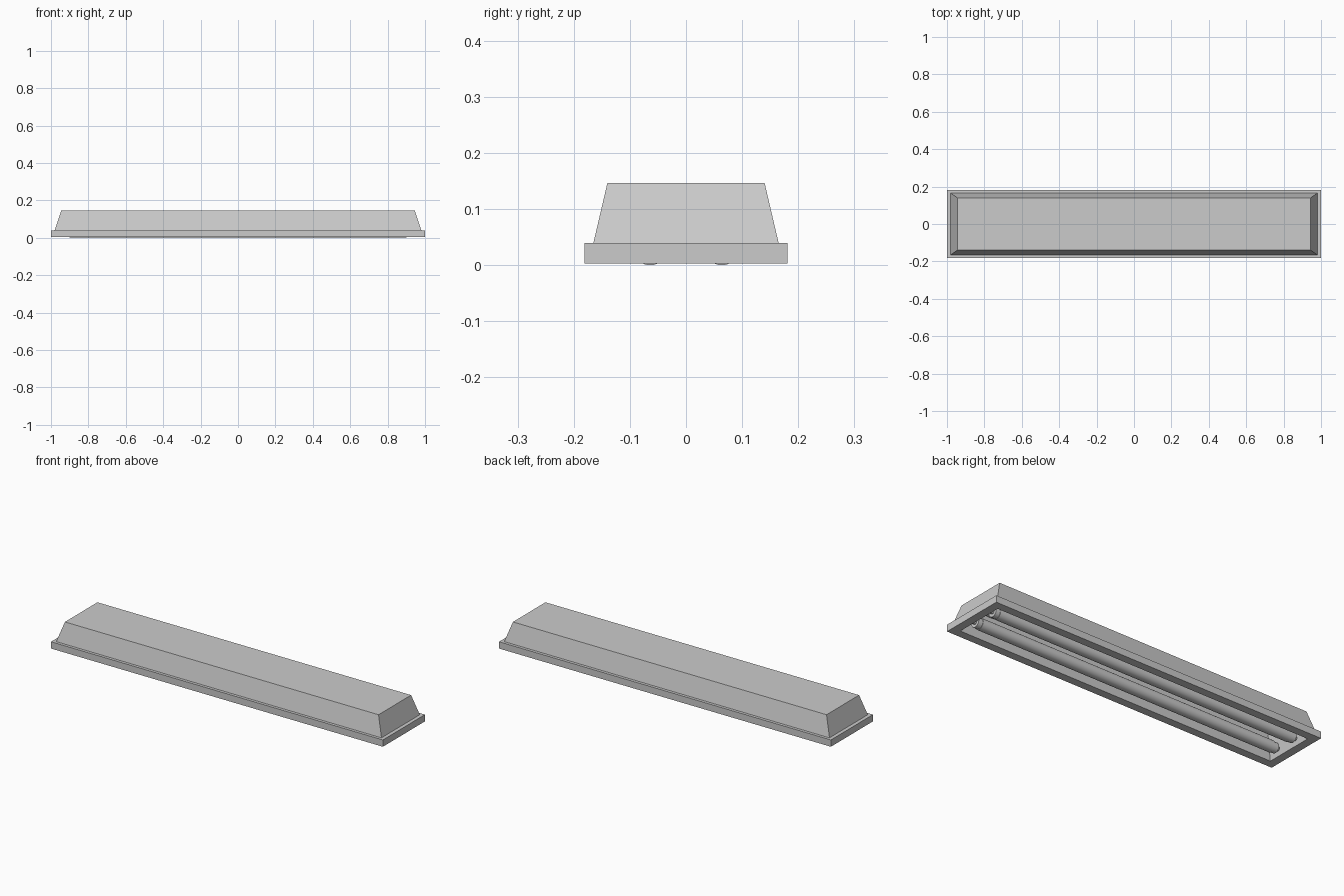
import bpy, bmesh, math

old = bpy.data.objects.get("Cube")
if old:
    bpy.data.objects.remove(old)

grey = bpy.data.materials.new("light_grey")
grey.use_nodes = True
colour = (0.6, 0.6, 0.6, 1)
grey.diffuse_color = colour
grey.node_tree.nodes["Principled BSDF"].inputs["Base Color"].default_value = colour


def finish(name, bm):
    bmesh.ops.recalc_face_normals(bm, faces=bm.faces)
    mesh = bpy.data.meshes.new(name)
    bm.to_mesh(mesh)
    bm.free()
    mesh.materials.append(grey)
    obj = bpy.data.objects.new(name, mesh)
    bpy.context.collection.objects.link(obj)
    return obj


def loft(name, rings):
    """Join rectangles given as (half x, half y, z); the last one is capped."""
    bm = bmesh.new()
    loops = [[bm.verts.new((sx * x, sy * y, z))
              for sx, sy in ((-1, -1), (1, -1), (1, 1), (-1, 1))] for x, y, z in rings]
    for a, b in zip(loops, loops[1:]):
        for i in range(4):
            j = (i + 1) % 4
            bm.faces.new((a[i], a[j], b[j], b[i]))
    bm.faces.new(loops[-1])
    bm.faces.new(loops[0][::-1])
    return finish(name, bm)


def lathe(name, profile, y, z, sides=32):
    """Spin (x, radius) points about a lengthwise axis."""
    bm = bmesh.new()
    loops = []
    for x, r in profile:
        loops.append([bm.verts.new((x, y + r * math.cos(k * math.tau / sides),
                                    z + r * math.sin(k * math.tau / sides)))
                      for k in range(sides)])
    for a, b in zip(loops, loops[1:]):
        for i in range(sides):
            j = (i + 1) % sides
            bm.faces.new((a[i], a[j], b[j], b[i]))
    bm.faces.new(loops[0])
    bm.faces.new(loops[-1])
    obj = finish(name, bm)
    bpy.ops.object.select_all(action='DESELECT')
    obj.select_set(True)
    bpy.context.view_layer.objects.active = obj
    bpy.ops.object.shade_smooth_by_angle(angle=math.radians(35))


# Housing, rim and the recessed reflector in one continuous shell
BOTTOM, RIM, TOP = 0.003, 0.04, 0.147
loft("housing", [
    (0.93, 0.125, 0.135),      # reflector ceiling
    (0.955, 0.137, BOTTOM),    # opening
    (1.0, 0.181, BOTTOM),      # rim underside
    (1.0, 0.181, RIM),
    (0.98, 0.165, RIM),        # step up to the tapered body
    (0.945, 0.14, TOP),
])

# Two tubes with narrower end caps and sockets reaching the end walls
R = 0.03
half = [(0.94, 0.012), (0.925, 0.012), (0.925, R - 0.003), (0.9, R - 0.003), (0.9, R)]
profile = [(-x, r) for x, r in half] + half[::-1]
for side, y in (("right", -0.064), ("left", 0.064)):
    lathe("tube_" + side, profile, y, R)
